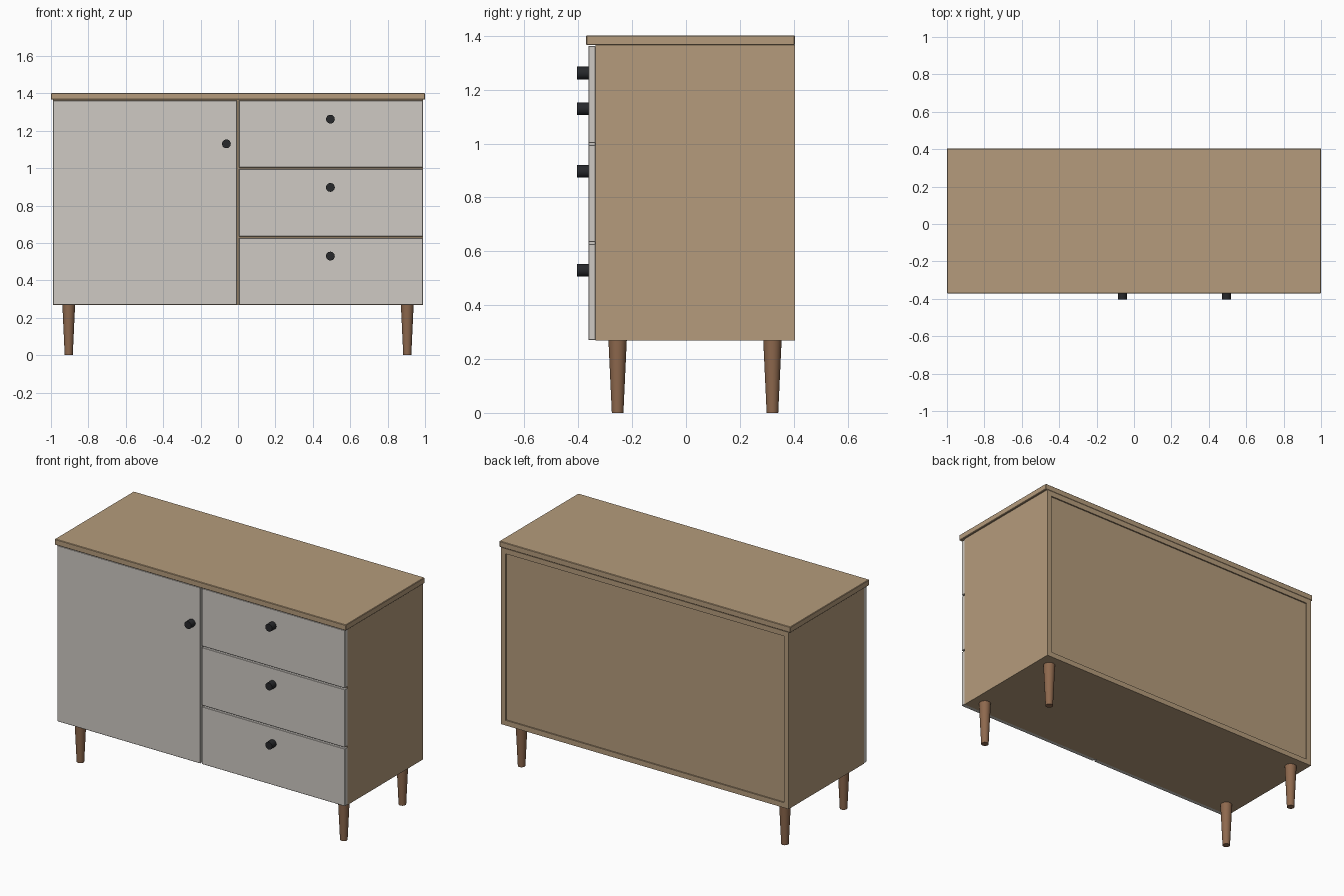
import bpy
import math

if "Cube" in bpy.data.objects:
    bpy.data.objects.remove(bpy.data.objects["Cube"])


def material(name, rgb):
    m = bpy.data.materials.new(name)
    m.diffuse_color = (*rgb, 1)
    m.use_nodes = True
    m.node_tree.nodes["Principled BSDF"].inputs["Base Color"].default_value = m.diffuse_color
    return m


WOOD = material("light_wood", (0.46, 0.33, 0.20))
PAINT = material("pale_grey_paint", (0.62, 0.59, 0.55))
LEG = material("dark_wood", (0.27, 0.14, 0.075))
METAL = material("black_metal", (0.02, 0.021, 0.024))


def bevel(ob, width, segments=1):
    b = ob.modifiers.new("bevel", 'BEVEL')
    b.width, b.segments = width, segments


def box(name, x, y, z, mat, edge=0):
    """Box from (min, max) ranges on each axis."""
    bpy.ops.mesh.primitive_cube_add(size=1, location=[sum(r) / 2 for r in (x, y, z)])
    ob = bpy.context.object
    ob.name = name
    ob.scale = [r[1] - r[0] for r in (x, y, z)]
    bpy.ops.object.transform_apply(location=False, rotation=False, scale=True)
    ob.data.materials.append(mat)
    if edge:
        bevel(ob, edge)
    return ob


W = 0.988               # half width of the carcass
FRONT, BACK = -0.336, 0.404
Z0, Z1 = 0.268, 1.366   # carcass bottom and top
T = 0.032               # board thickness

# Carcass boards
for side, s in (("left", -1), ("right", 1)):
    box(side + "_side", sorted((s * W, s * (W - T))), (FRONT, BACK), (Z0, Z1), WOOD)
inner = (-W + T, W - T)
box("bottom_board", inner, (FRONT, BACK), (Z0, Z0 + T), WOOD)
box("upper_rail_board", inner, (FRONT, BACK), (Z1 - T, Z1), WOOD)
box("back_panel", inner, (BACK - 0.022, BACK - 0.008), (Z0 + T, Z1 - T), WOOD)
box("centre_divider", (-T / 2, T / 2), (FRONT, BACK - 0.022), (Z0 + T, Z1 - T), WOOD)

# Rails behind the gaps between drawers
for i, z in enumerate((0.631, 0.999)):
    box(f"drawer_rail_{i + 1}", (T / 2, W - T), (FRONT, BACK - 0.022),
        (z - T / 2, z + T / 2), WOOD)

# Overhanging top
box("top", (-1, 1), (-0.371, BACK), (Z1, 1.402), WOOD, 0.003)

# Door and three drawer fronts
PLATE = (-0.363, FRONT)
box("door", (-W, -0.005), PLATE, (0.27, 1.362), PAINT, 0.002)
for i, z in enumerate(((0.27, 0.627), (0.635, 0.995), (1.003, 1.362))):
    box(f"drawer_front_{i + 1}", (0.005, W), PLATE, z, PAINT, 0.002)

# Round knobs
knobs = [("door_knob", -0.062, 1.13)]
knobs += [(f"drawer_knob_{i + 1}", 0.494, z) for i, z in enumerate((0.53, 0.897, 1.262))]
for name, x, z in knobs:
    bpy.ops.mesh.primitive_cylinder_add(vertices=24, radius=0.0235, depth=0.044,
                                        location=(x, -0.382, z),
                                        rotation=(math.pi / 2, 0, 0))
    ob = bpy.context.object
    ob.name = name
    ob.data.materials.append(METAL)
    bpy.ops.object.shade_smooth_by_angle()

# Tapered legs
for end, y in (("front", -0.254), ("back", 0.321)):
    for side, s in (("left", -1), ("right", 1)):
        bpy.ops.mesh.primitive_cone_add(vertices=24, radius1=0.0215, radius2=0.034,
                                        depth=Z0, location=(s * 0.905, y, Z0 / 2))
        ob = bpy.context.object
        ob.name = f"{end}_{side}_leg"
        ob.data.materials.append(LEG)
        bpy.ops.object.shade_smooth_by_angle()
